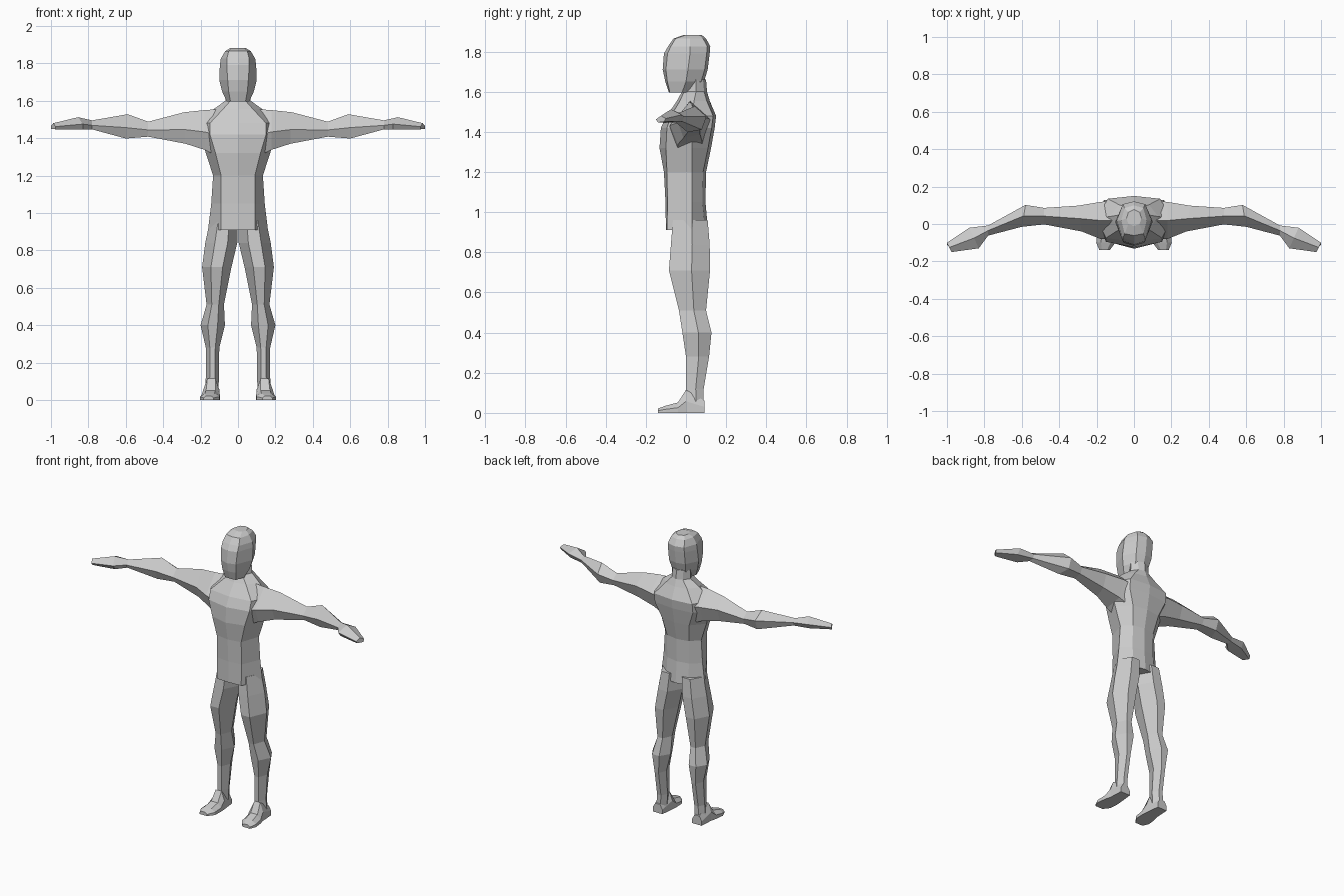
import bpy, bmesh

skin = bpy.data.materials.new("plain_grey")
skin.diffuse_color = (0.6, 0.6, 0.6, 1)


def loft(name, rings, mirror=False):
    """Skin a stack of equal-length point rings and cap both ends."""
    bm = bmesh.new()
    loops = [[bm.verts.new(p) for p in r] for r in rings]
    n = len(loops[0])
    for a, b in zip(loops, loops[1:]):
        for i in range(n):
            j = (i + 1) % n
            bm.faces.new((a[i], a[j], b[j], b[i]))
    bm.faces.new(loops[0])
    bm.faces.new(loops[-1])
    bmesh.ops.recalc_face_normals(bm, faces=bm.faces)
    me = bpy.data.meshes.new(name)
    bm.to_mesh(me)
    bm.free()
    me.materials.append(skin)
    ob = bpy.data.objects.new(name, me)
    bpy.context.collection.objects.link(ob)
    if mirror:
        ob.modifiers.new("mirror", 'MIRROR')
    return ob


def body_ring(z, yf, xc, yc, xs, ys, xb, yb):
    """Symmetric eight-point section: front, corner, side, back corner, back."""
    half = [(xc, yc), (xs, ys), (xb, yb - 0.015)]
    return ([(0, yf, z)] + [(x, y, z) for x, y in half] + [(0, yb, z)]
            + [(-x, y, z) for x, y in reversed(half)])


# Torso and neck: z, front y, corner x/y, side x/y, back corner x, back y
torso = [
    (0.91, -0.100, 0.09, -0.095, 0.160, 0.03, 0.08, 0.110),
    (1.05, -0.102, 0.09, -0.092, 0.143, 0.03, 0.08, 0.097),
    (1.20, -0.110, 0.09, -0.095, 0.133, 0.03, 0.08, 0.100),
    (1.32, -0.132, 0.12, -0.100, 0.172, 0.03, 0.10, 0.125),
    (1.42, -0.125, 0.15, -0.095, 0.200, 0.03, 0.14, 0.143),
    (1.48, -0.095, 0.15, -0.075, 0.200, 0.03, 0.14, 0.150),
    (1.555, -0.045, 0.08, -0.030, 0.130, 0.04, 0.08, 0.118),
    (1.60, -0.020, 0.04, -0.010, 0.068, 0.05, 0.04, 0.105),
    (1.66, -0.010, 0.04, 0.000, 0.066, 0.05, 0.04, 0.100),
]
loft("torso", [body_ring(*r) for r in torso])

# Head
head = [
    (1.595, -0.085, 0.040, -0.080, 0.060, -0.02, 0.03, 0.045),
    (1.65, -0.103, 0.050, -0.093, 0.085, 0.00, 0.05, 0.090),
    (1.71, -0.116, 0.055, -0.100, 0.100, 0.01, 0.06, 0.108),
    (1.79, -0.110, 0.060, -0.092, 0.097, 0.02, 0.06, 0.118),
    (1.825, -0.090, 0.060, -0.076, 0.092, 0.02, 0.06, 0.121),
    (1.865, -0.062, 0.050, -0.052, 0.068, 0.02, 0.05, 0.100),
    (1.883, -0.010, 0.030, 0.000, 0.040, 0.03, 0.03, 0.078),
]
loft("head", [body_ring(*r) for r in head])


def arm_ring(xf, xb, yf, yb, zt, zb):
    """Five-sided section with a ridge on top, slanted from front x to back x."""
    xm, ym, h = (xf + xb) / 2, (yf + yb) / 2, zt - zb
    w = yb - yf
    return [(xf, yf, zb + h * 0.45), (xm, ym, zt), (xb, yb, zb + h * 0.6),
            (xb, yb - w * 0.2, zb + h * 0.1), (xf, yf + w * 0.2, zb)]


# Arms and mitten hands: front x, back x, front y, back y, top z, bottom z
arm = [
    (0.10, 0.10, -0.085, 0.125, 1.555, 1.30),
    (0.18, 0.18, -0.080, 0.118, 1.550, 1.338),
    (0.28, 0.30, -0.040, 0.098, 1.538, 1.370),
    (0.48, 0.48, -0.002, 0.086, 1.488, 1.408),
    (0.60, 0.58, -0.015, 0.102, 1.528, 1.398),
    (0.78, 0.78, -0.062, -0.008, 1.495, 1.447),
    (0.83, 0.88, -0.130, -0.020, 1.512, 1.445),
    (0.975, 1.0, -0.150, -0.100, 1.480, 1.447),
]
loft("arm", [arm_ring(*r) for r in arm], mirror=True)


def leg_ring(z, xi, xo, yf, yb):
    """Six-sided section from inner x to outer x."""
    w, ym = xo - xi, yf * 0.45 + yb * 0.55
    return [(xi + w * 0.3, yf, z), (xi + w * 0.7, yf, z), (xo, ym, z),
            (xi + w * 0.7, yb, z), (xi + w * 0.3, yb, z), (xi, ym, z)]


# Legs: z, inner x, outer x, front y, back y
leg = [
    (0.96, 0.002, 0.150, -0.065, 0.108),
    (0.84, 0.004, 0.175, -0.075, 0.118),
    (0.71, 0.035, 0.192, -0.085, 0.120),
    (0.51, 0.075, 0.168, -0.035, 0.100),
    (0.40, 0.070, 0.200, -0.018, 0.127),
    (0.28, 0.100, 0.172, 0.000, 0.115),
    (0.12, 0.102, 0.172, 0.000, 0.088),
    (0.03, 0.105, 0.180, 0.005, 0.088),
]
loft("leg", [leg_ring(*r) for r in leg], mirror=True)


def foot_ring(y, x0, x1, zt):
    """Flat-soled section with a narrower top."""
    d = (x1 - x0) * 0.25
    return [(x0, y, 0), (x1, y, 0), (x1, y, zt * 0.5),
            (x1 - d, y, zt), (x0 + d, y, zt), (x0, y, zt * 0.5)]


# Feet: y, inner x, outer x, top z
foot = [
    (0.092, 0.110, 0.180, 0.060),
    (0.000, 0.100, 0.185, 0.115),
    (-0.04, 0.097, 0.195, 0.052),
    (-0.10, 0.100, 0.202, 0.036),
    (-0.14, 0.130, 0.185, 0.022),
]
loft("foot", [foot_ring(*r) for r in foot], mirror=True)
